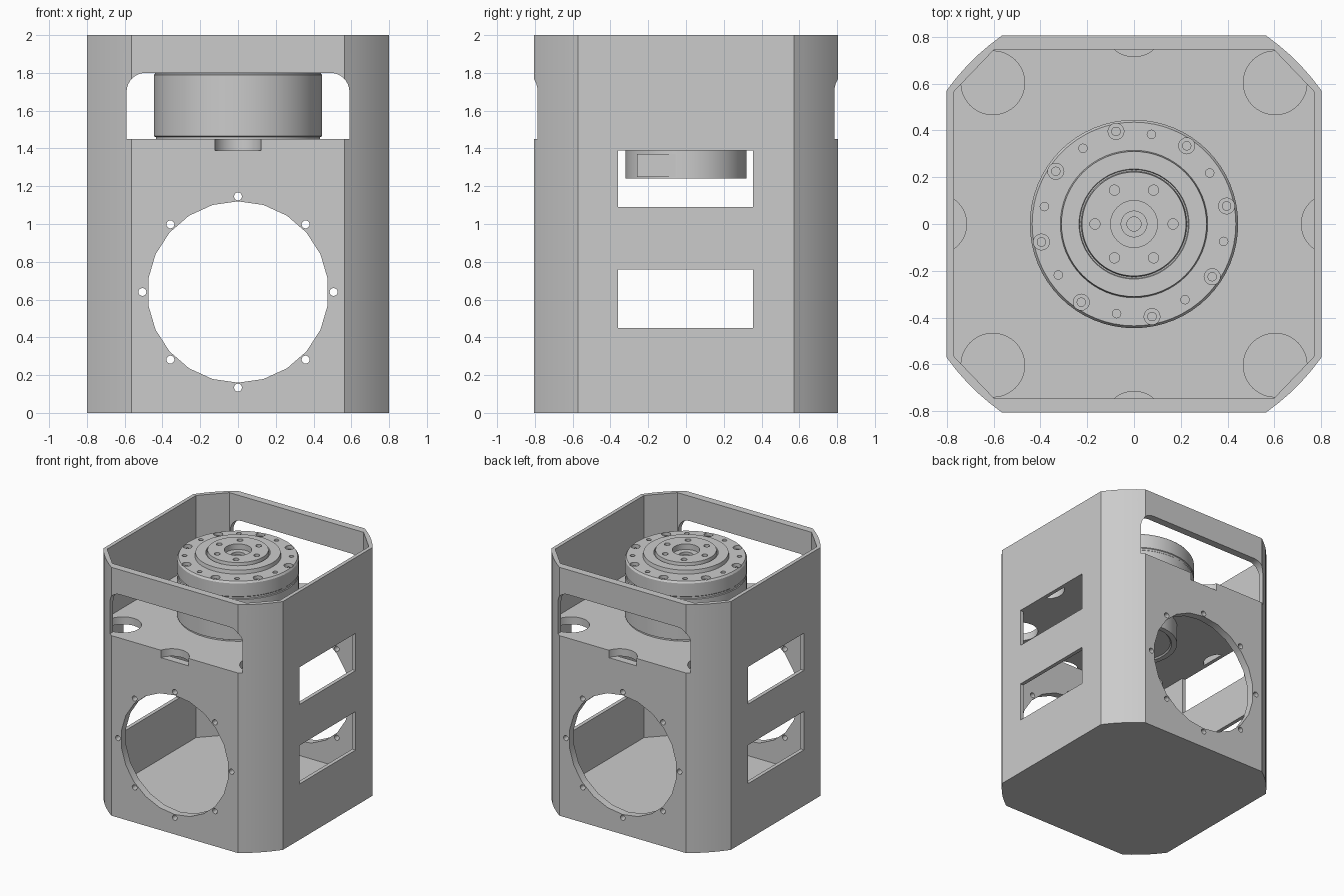
import bpy, bmesh, math
from mathutils import Vector

cube = bpy.data.objects.get("Cube")
if cube:
    bpy.data.objects.remove(cube)

grey = bpy.data.materials.new("light_grey")
grey.use_nodes = True
grey.diffuse_color = (0.6, 0.6, 0.6, 1)
grey.node_tree.nodes["Principled BSDF"].inputs["Base Color"].default_value = (0.6, 0.6, 0.6, 1)

AXES = {"x": lambda u, v, h: (h, u, v),
        "y": lambda u, v, h: (u, h, v),
        "z": lambda u, v, h: (u, v, h)}


def circle(cu, cv, r, n=32, start=0.0, sweep=math.tau):
    steps = n if sweep == math.tau else n - 1
    return [(cu + r * math.cos(start + sweep * i / steps),
             cv + r * math.sin(start + sweep * i / steps)) for i in range(n)]


def rect(u0, u1, v0, v1):
    return [(u0, v0), (u1, v0), (u1, v1), (u0, v1)]


def finish(name, bm):
    bmesh.ops.recalc_face_normals(bm, faces=bm.faces)
    mesh = bpy.data.meshes.new(name)
    bm.to_mesh(mesh)
    bm.free()
    mesh.materials.append(grey)
    obj = bpy.data.objects.new(name, mesh)
    bpy.context.collection.objects.link(obj)
    return obj


def prisms(name, items):
    """Extruded outlines: each item is (outline, low, high, axis)."""
    bm = bmesh.new()
    for pts, lo, hi, axis in items:
        a = [bm.verts.new(AXES[axis](u, v, lo)) for u, v in pts]
        b = [bm.verts.new(AXES[axis](u, v, hi)) for u, v in pts]
        bm.faces.new(a)
        bm.faces.new(b[::-1])
        for i in range(len(a)):
            j = (i + 1) % len(a)
            bm.faces.new((a[i], b[i], b[j], a[j]))
    return finish(name, bm)


def lathe(name, profile, n=64):
    """Solid of revolution from (radius, height) points, ending on the axis."""
    bm = bmesh.new()
    verts = [bm.verts.new((r, 0, z)) for r, z in profile]
    edges = [bm.edges.new(p) for p in zip(verts, verts[1:])]
    bmesh.ops.spin(bm, geom=verts + edges, axis=(0, 0, 1), cent=(0, 0, 0),
                   angle=math.tau, steps=n, use_duplicate=False)
    bmesh.ops.remove_doubles(bm, verts=bm.verts, dist=0.0001)
    return finish(name, bm)


def cut(obj, *cutters):
    for cutter in cutters:
        mod = obj.modifiers.new("cut", "BOOLEAN")
        mod.operation, mod.solver, mod.object = "DIFFERENCE", "EXACT", cutter
    graph = bpy.context.evaluated_depsgraph_get()
    mesh = bpy.data.meshes.new_from_object(obj.evaluated_get(graph))
    obj.modifiers.clear()
    obj.data = mesh
    for cutter in cutters:
        bpy.data.objects.remove(cutter)


def ring(count, radius, first):
    return [(radius * math.cos(math.radians(first + 360 / count * i)),
             radius * math.sin(math.radians(first + 360 / count * i))) for i in range(count)]


def box_with_corners(hx, hy, radius, n):
    """Rectangle whose four corners are trimmed by a circle."""
    a0, a1 = math.acos(hx / radius), math.asin(hy / radius)
    arc = circle(0, 0, radius, n, a0, a1 - a0)
    half = arc + [(-x, y) for x, y in reversed(arc)]
    return half + [(-x, -y) for x, y in half]


FLOOR, SHELF_LOW, SHELF_TOP = 0.05, 1.39, 1.45
outer = box_with_corners(0.8, 0.805, 0.983, 6)
inner = box_with_corners(0.77, 0.745, 0.955, 2)

# Housing: hollow body with floor
housing = prisms("housing", [(outer, 0, 2, "z")])
cavity = prisms("cavity", [(inner, FLOOR, 2.2, "z")])

# Wide front and back opening with rounded upper corners
r = 0.1
upper_opening = ([(-0.59, SHELF_TOP), (0.59, SHELF_TOP)]
                 + circle(0.59 - r, 1.8 - r, r, 8, 0, math.pi / 2)
                 + circle(r - 0.59, 1.8 - r, r, 8, math.pi / 2, math.pi / 2))
# Round port with screw holes, and side windows
ports = [(upper_opening, -1, 1, "y"),
         (circle(0, 0.64, 0.48, 22, math.pi / 2), -1, 1, "y")]
ports += [(circle(u, v + 0.64, 0.021, 16), -1, 1, "y") for u, v in ring(8, 0.506, 0)]
windows = [(rect(-0.36, 0.355, lo, hi), -1, 1, "x")
           for lo, hi in ((0.45, 0.76), (1.09, SHELF_LOW))]
wall_notches = [(circle(0, s * 0.845, 0.13), SHELF_LOW, SHELF_TOP + 0.02, "z") for s in (-1, 1)]
cut(housing, cavity, prisms("ports", ports), prisms("windows", windows),
    prisms("wall_notches", wall_notches))

# Shelf with corner holes and edge notches
shelf = prisms("shelf", [(inner, SHELF_LOW, SHELF_TOP, "z")])
holes = [(circle(sx * 0.603, sy * 0.603, 0.136, 40), 1.3, 1.5, "z")
         for sx in (-1, 1) for sy in (-1, 1)]
holes += [(circle(x, y, 0.13, 40), 1.3, 1.5, "z") for x, y in ring(4, 0.845, 0)]
cut(shelf, prisms("shelf_holes", holes))

# Actuator body: base, drum, bolt flange, groove and output disc
actuator = lathe("actuator", [
    (0, 1.25), (0.27, 1.25), (0.28, 1.24), (0.32, 1.24), (0.32, 1.42),
    (0.435, 1.42), (0.435, 1.46), (0.445, 1.465), (0.445, 1.79), (0.44, 1.795),
    (0.44, 1.81), (0.445, 1.815), (0.445, 1.92), (0.435, 1.935), (0.315, 1.935),
    (0.31, 1.965), (0.235, 1.965), (0.232, 1.955), (0.226, 1.955), (0.222, 1.985),
    (0.1, 1.985), (0.1, 1.94), (0.055, 1.94), (0.055, 1.92), (0.03, 1.92),
    (0.03, 1.9), (0, 1.9)])
bores = [(circle(x, y, 0.034, 20), 1.90, 2.1, "z") for x, y in ring(8, 0.403, 101)]
bores += [(circle(x, y, 0.018, 16), 1.89, 2.1, "z") for x, y in ring(8, 0.39, 79)]
bores += [(circle(x, y, 0.022, 16), 1.94, 2.1, "z") for x, y in ring(6, 0.167, 0)]
cut(actuator, prisms("bores", bores))

# Screw heads sunk in the flange
screws = prisms("flange_screws", [(circle(x, y, 0.02, 16), 1.89, 1.915, "z")
                                  for x, y in ring(8, 0.403, 101)])

# Connector block beside the base
connector = prisms("connector", [(rect(-0.26, 0.05, 1.25, 1.37), 0.18, 0.315, "x")])

# Shading: round parts smooth, hard edges kept
for obj in (housing, shelf, actuator, screws):
    bpy.ops.object.select_all(action="DESELECT")
    obj.select_set(True)
    bpy.context.view_layer.objects.active = obj
    bpy.ops.object.shade_smooth_by_angle(angle=math.radians(25))
